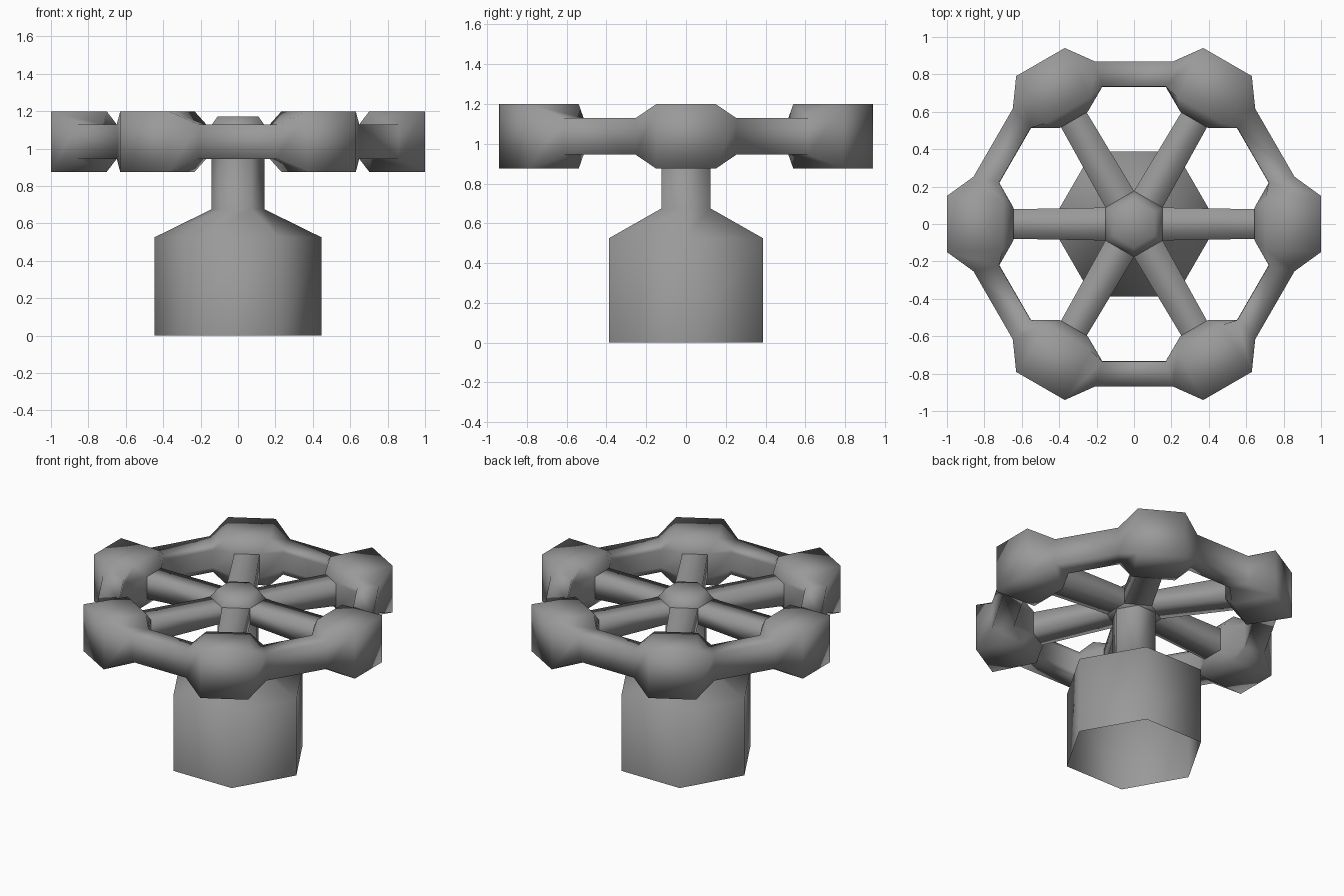
import bpy, math
from mathutils import Matrix, Vector

if "Cube" in bpy.data.objects:
    bpy.data.objects.remove(bpy.data.objects["Cube"])

MID = 1.037  # height of the wheel's centre plane

grey = bpy.data.materials.new("dark_grey")
grey.diffuse_color = (0.32, 0.32, 0.32, 1)
grey.use_nodes = True
grey.node_tree.nodes["Principled BSDF"].inputs["Base Color"].default_value = grey.diffuse_color


def loft(name, rings, closed=False, angle=65, caps=True):
    """Skin a sequence of equal-length point rings, optionally capping the ends."""
    n, m = len(rings[0]), len(rings)
    verts = [p for r in rings for p in r]
    faces = []
    for i in range(m if closed else m - 1):
        a, b = i * n, ((i + 1) % m) * n
        faces += [(a + j, a + (j + 1) % n, b + (j + 1) % n, b + j) for j in range(n)]
    if caps and not closed:
        faces += [tuple(range(n))[::-1], tuple(range((m - 1) * n, m * n))]
    mesh = bpy.data.meshes.new(name)
    mesh.from_pydata(verts, [], faces)
    mesh.materials.append(grey)
    ob = bpy.data.objects.new(name, mesh)
    bpy.context.collection.objects.link(ob)
    bpy.ops.object.select_all(action='DESELECT')
    ob.select_set(True)
    bpy.context.view_layer.objects.active = ob
    bpy.ops.object.mode_set(mode='EDIT')
    bpy.ops.mesh.select_all(action='SELECT')
    bpy.ops.mesh.normals_make_consistent(inside=False)
    bpy.ops.object.mode_set(mode='OBJECT')
    bpy.ops.object.shade_smooth_by_angle(angle=math.radians(angle))
    return ob


def hexagon(r, z, turn=0.0):
    return [Vector((r * math.cos(k * math.pi / 3 + turn), r * math.sin(k * math.pi / 3 + turn), z))
            for k in range(6)]


def rim_section(outer, shoulder, inner, h, hi):
    """Cross-section of the rim: flat outer face, chamfered inner face."""
    return [Vector((p[0], p[1], MID + z)) for p, z in
            ((outer, -h), (outer, h), (shoulder, h), (inner, hi), (inner, -hi), (shoulder, -h))]


# hexagonal base tapering into the stem, open underneath
loft("base_and_stem", [hexagon(r, z) for r, z in
                       ((0.447, 0), (0.447, 0.525), (0.142, 0.675), (0.142, 1.02))], caps=False)

# hub with a chamfered cap, its corners sitting between the spokes
loft("hub", [hexagon(r, z, math.pi / 6) for r, z in
             ((0.176, 1.0), (0.176, 1.11), (0.127, 1.17))], angle=180)

# rim: thin bars swelling into six grip knobs
rings = []
for k in range(6):
    rot = Matrix.Rotation(k * math.pi / 3, 4, 'Z')
    for s, big in ((-1, False), (-1, True), (1, True), (1, False)):
        if big:
            sec = rim_section((1.0, 0.15 * s), (0.702, 0.137 * s), (0.643, 0.085 * s), 0.162, 0.085)
        else:
            sec = rim_section((0.858, 0.253 * s), (0.722, 0.221 * s), (0.72, 0.22 * s), 0.092, 0.06)
        rings.append([rot @ p for p in sec])
loft("wheel_rim", rings, closed=True, angle=180)

# six spokes from hub to knobs, thinner towards the hub
for k in range(6):
    rot = Matrix.Rotation(k * math.pi / 3, 4, 'Z')
    rings = [[rot @ Vector((x, y, z)) for y, z in ((-w, lo), (w, lo), (w, hi), (-w, hi))]
             for x, w, lo, hi in ((0.15, 0.088, 1.0, 1.11), (0.66, 0.079, 0.96, 1.114))]
    loft(f"spoke_{k + 1}", rings, angle=180, caps=False)
